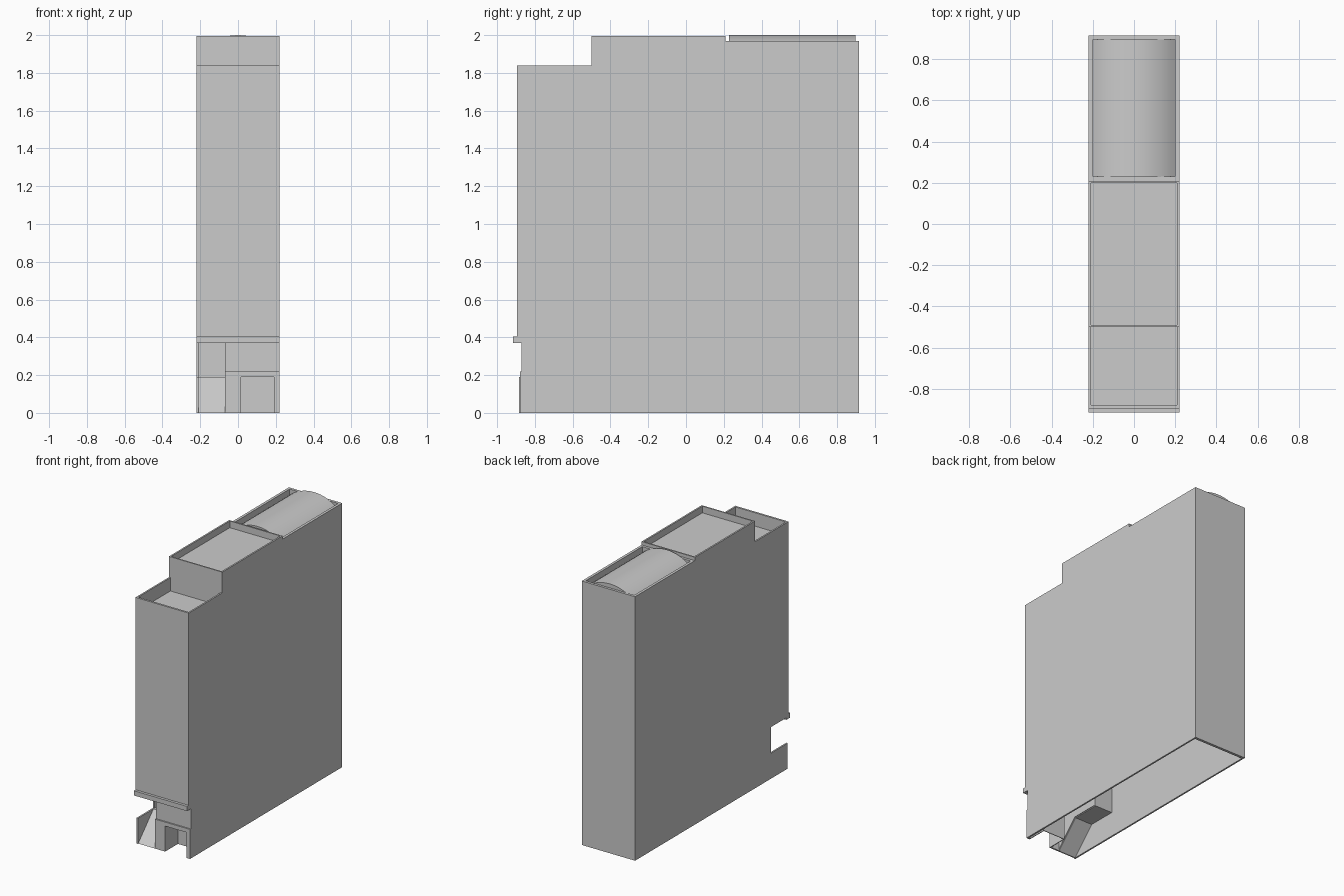
import bpy, bmesh, math

if "Cube" in bpy.data.objects:
    bpy.data.objects.remove(bpy.data.objects["Cube"])


def prism(name, profile, x0, x1):
    """Extrude a closed (y, z) outline from x0 to x1."""
    bm = bmesh.new()
    face = bm.faces.new([bm.verts.new((x0, y, z)) for y, z in profile])
    out = bmesh.ops.extrude_face_region(bm, geom=[face])
    moved = [v for v in out["geom"] if isinstance(v, bmesh.types.BMVert)]
    bmesh.ops.translate(bm, verts=moved, vec=(x1 - x0, 0, 0))
    bmesh.ops.recalc_face_normals(bm, faces=bm.faces)
    mesh = bpy.data.meshes.new(name)
    bm.to_mesh(mesh)
    bm.free()
    obj = bpy.data.objects.new(name, mesh)
    bpy.context.collection.objects.link(obj)
    return obj


def box(name, x0, x1, y0, y1, z0, z1):
    return prism(name, [(y0, z0), (y1, z0), (y1, z1), (y0, z1)], x0, x1)


W = 0.22      # half width of the house
T = 0.012     # wall thickness
I = W - T     # half width inside

# Side walls share the stepped roofline; the left one opens onto the porch
roofline = [(-0.895, 1.84), (-0.5, 1.84), (-0.5, 1.995), (0.21, 1.995),
            (0.21, 1.97), (0.915, 1.97), (0.915, 0)]
prism("right_wall", [(-0.88, 0), (-0.88, 0.22), (-0.87, 0.22), (-0.87, 0.385),
                     (-0.895, 0.385)] + roofline, I, W)
prism("left_wall", [(-0.885, 0), (-0.885, 0.19), (-0.69, 0.19), (-0.69, 0.385),
                    (-0.895, 0.385)] + roofline, -W, -I)

# Front and back walls
box("front_wall", -I, I, -0.895, -0.88, 0.385, 1.84)
box("back_wall", -I, I, 0.895, 0.915, 0, 1.97)

# Parapet cross walls between the roof levels
box("upper_front_wall", -I, I, -0.5, -0.49, 1.72, 1.995)
box("upper_back_parapet", -I, I, 0.2, 0.21, 1.9, 1.995)
box("rear_roof_parapet", -I, I, 0.21, 0.23, 1.88, 1.97)

# Recessed flat roofs
box("front_roof", -I, I, -0.88, -0.5, 1.725, 1.74)
box("middle_roof", -I, I, -0.49, 0.2, 1.93, 1.945)

# Low barrel roof over the rear section
bm = bmesh.new()
half, spring, rise, n = 0.2, 1.925, 0.075, 16
radius = (half ** 2 + rise ** 2) / (2 * rise)
limit = math.asin(half / radius)
ring = []
for i in range(n + 1):
    a = -limit + 2 * limit * i / n
    ring.append(bm.verts.new((radius * math.sin(a), 0.228,
                              spring + rise - radius * (1 - math.cos(a)))))
face = bm.faces.new(ring)
out = bmesh.ops.extrude_face_region(bm, geom=[face])
bmesh.ops.translate(bm, vec=(0, 0.669, 0),
                    verts=[v for v in out["geom"] if isinstance(v, bmesh.types.BMVert)])
bmesh.ops.recalc_face_normals(bm, faces=bm.faces)
mesh = bpy.data.meshes.new("barrel_roof")
bm.to_mesh(mesh)
bm.free()
barrel = bpy.data.objects.new("barrel_roof", mesh)
bpy.context.collection.objects.link(barrel)
bpy.context.view_layer.objects.active = barrel
barrel.select_set(True)
bpy.ops.object.shade_smooth_by_angle(angle=math.radians(30))

# Gutter ledges beside the barrel roof
for side, x in (("left", -I), ("right", half)):
    box(side + "_roof_edge", x, x + I - half, 0.23, 0.895, 1.9, 1.97)

# Ledge across the front with a raised lip
prism("front_ledge", [(-0.915, 0.37), (-0.868, 0.37), (-0.868, 0.387), (-0.893, 0.387),
                      (-0.893, 0.405), (-0.915, 0.405)], -W, W)

# Ground-floor front wall and the thicker base around the garage
box("parlour_wall", -0.06, I, -0.87, -0.858, 0.22, 0.38)
box("base_pier_middle", -0.07, 0.015, -0.88, -0.868, 0, 0.22)
box("base_pier_right", 0.19, I, -0.88, -0.868, 0, 0.22)
box("garage_lintel", 0.015, 0.19, -0.88, -0.858, 0.19, 0.22)

# Garage recess, open at the bottom
box("garage_left_side", 0.009, 0.015, -0.868, -0.73, 0, 0.19)
box("garage_right_side", 0.19, 0.196, -0.868, -0.73, 0, 0.19)
box("garage_back", 0.009, 0.196, -0.73, -0.725, 0, 0.19)
box("garage_ceiling", 0.009, 0.196, -0.868, -0.725, 0.19, 0.195)

# Entrance ramp, landing and porch walls
prism("entrance_ramp", [(-0.88, 0), (-0.7, 0.19), (-0.49, 0.19), (-0.49, 0.184),
                        (-0.697, 0.184), (-0.872, 0)], -I, -0.065)
prism("porch_side_wall", [(-0.88, 0), (-0.7, 0.19), (-0.49, 0.19), (-0.49, 0.385),
                          (-0.868, 0.385), (-0.868, 0.22), (-0.88, 0.22)], -0.07, -0.06)
box("porch_back_wall", -I, -0.06, -0.49, -0.484, 0.184, 0.39)
box("porch_ceiling", -I, -0.06, -0.88, -0.484, 0.385, 0.392)
